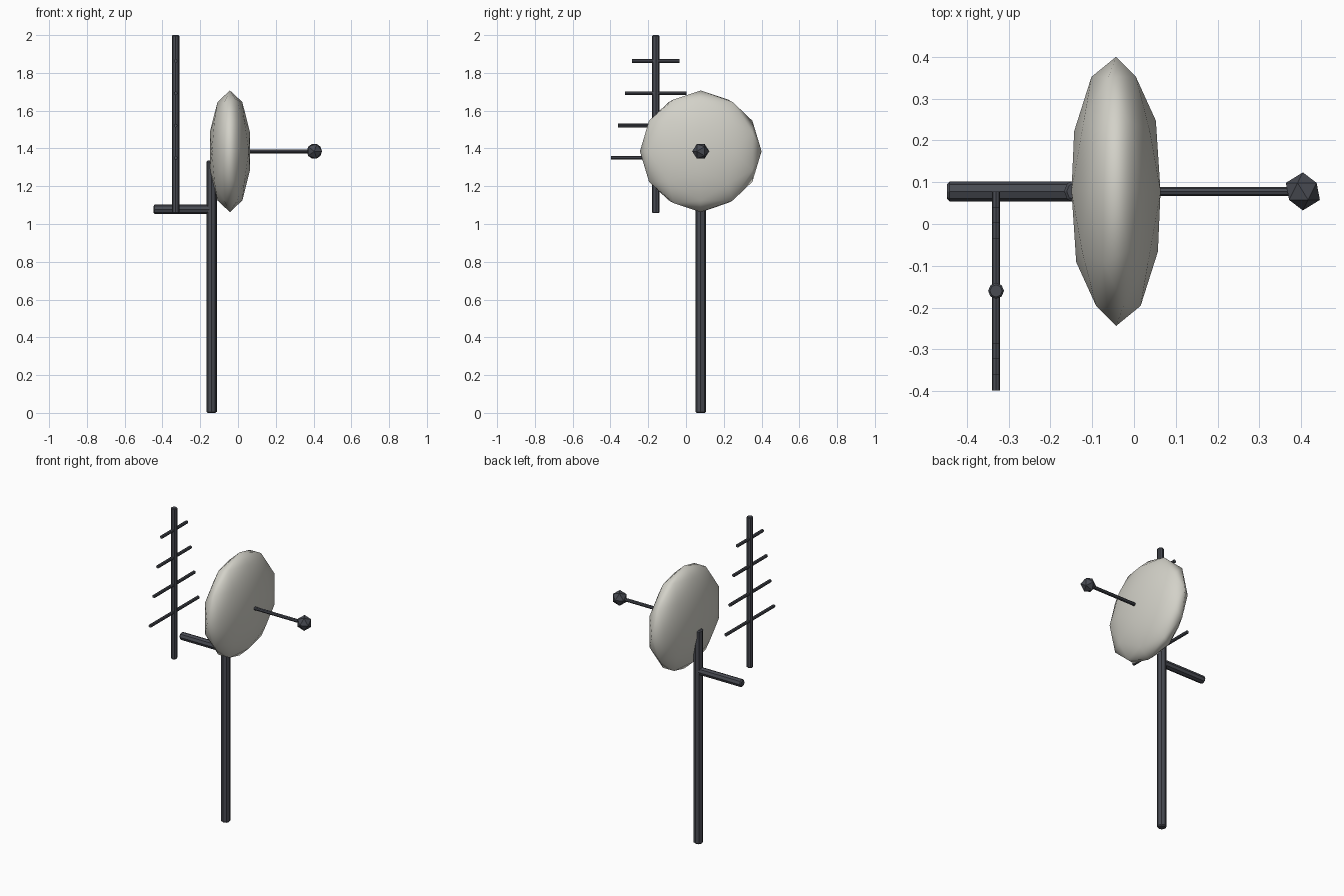
import bpy, math
from mathutils import Vector

if "Cube" in bpy.data.objects:
    bpy.data.objects.remove(bpy.data.objects["Cube"])


def material(name, rgb):
    m = bpy.data.materials.new(name)
    m.diffuse_color = (*rgb, 1)
    m.use_nodes = True
    m.node_tree.nodes["Principled BSDF"].inputs["Base Color"].default_value = m.diffuse_color
    return m


METAL = material("dark_metal", (0.065, 0.07, 0.085))
SHELL = material("pale_shell", (0.65, 0.64, 0.58))


def rod(name, start, end, radius, bevel=0.0, sides=8):
    """Faceted rod between two points, with optionally chamfered ends."""
    a, b = Vector(start), Vector(end)
    bpy.ops.mesh.primitive_cylinder_add(vertices=sides, radius=radius,
                                        depth=(b - a).length, location=(a + b) / 2)
    ob = bpy.context.object
    ob.name = name
    ob.rotation_euler = (b - a).to_track_quat('Z', 'Y').to_euler()
    ob.data.materials.append(METAL)
    if bevel:
        mod = ob.modifiers.new("end_chamfer", 'BEVEL')
        mod.width = bevel
        mod.segments = 1
        mod.limit_method = 'ANGLE'
        mod.angle_limit = math.radians(60)
    return ob


def ball(name, loc, scale, subdivisions, mat):
    """Icosphere turned so that its poles lie along y."""
    bpy.ops.mesh.primitive_ico_sphere_add(subdivisions=subdivisions, radius=1, location=loc,
                                          rotation=(math.pi / 2, 0, 0))
    ob = bpy.context.object
    ob.name = name
    ob.scale = scale
    ob.data.materials.append(mat)
    return ob


Y = 0.078       # depth of the pole and dish
DISH_Z = 1.385

# Main pole and side arm
rod("main_pole", (-0.14, Y, 0), (-0.14, Y, 1.335), 0.0275, 0.006)
rod("side_arm", (-0.447, Y, 1.078), (-0.14, Y, 1.078), 0.024, 0.006)

# Dish with feed rod and receiver
dish = ball("dish", (-0.043, Y, DISH_Z), (0.112, 0.322, 0.322), 2, SHELL)
bpy.ops.object.shade_smooth()
rod("feed_rod", (-0.04, Y, DISH_Z), (0.404, Y, DISH_Z), 0.0105)
ball("receiver", (0.404, Y, DISH_Z), (0.0455,) * 3, 1, METAL)

# Aerial mast with four crossbars that shorten upward
MX, MY = -0.33, -0.16
rod("aerial_mast", (MX, MY, 1.058), (MX, MY, 2.0), 0.019, 0.004)
for i in range(4):
    half = 0.238 - 0.0375 * i
    z = 1.35 + 0.171 * i
    rod(f"aerial_crossbar_{i + 1}", (MX, MY - half, z), (MX, MY + half, z), 0.0098)
